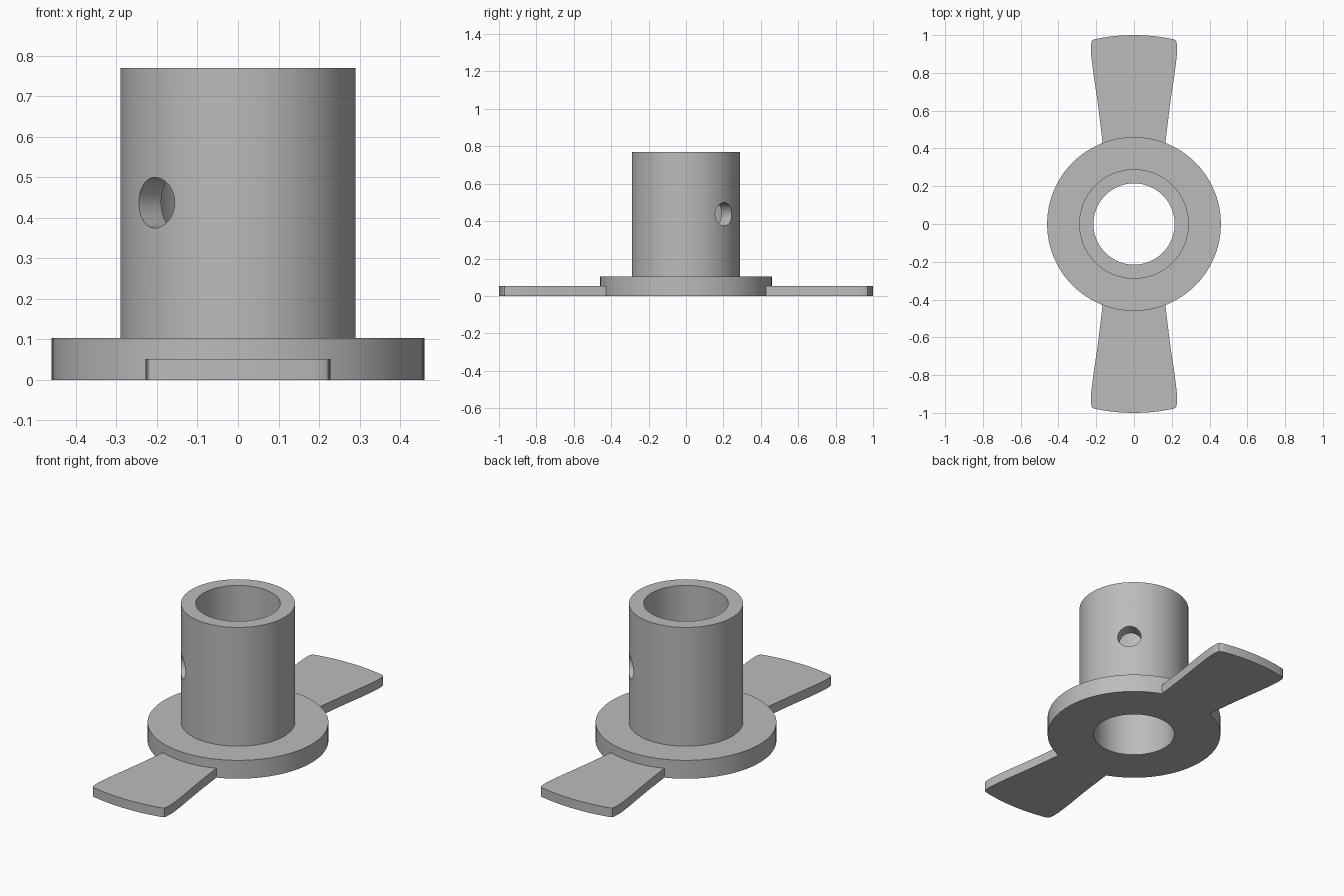
import bpy, bmesh, math

if "Cube" in bpy.data.objects:
    bpy.data.objects.remove(bpy.data.objects["Cube"])

metal = bpy.data.materials.new("grey metal")
metal.diffuse_color = (0.5, 0.5, 0.5, 1)
metal.use_nodes = True
metal.node_tree.nodes["Principled BSDF"].inputs["Base Color"].default_value = metal.diffuse_color


def make_object(name, bm):
    bmesh.ops.recalc_face_normals(bm, faces=bm.faces)
    mesh = bpy.data.meshes.new(name)
    bm.to_mesh(mesh)
    bm.free()
    obj = bpy.data.objects.new(name, mesh)
    obj.data.materials.append(metal)
    bpy.context.collection.objects.link(obj)
    return obj


def select_only(obj):
    bpy.ops.object.select_all(action='DESELECT')
    obj.select_set(True)
    bpy.context.view_layer.objects.active = obj


def smooth(obj):
    select_only(obj)
    bpy.ops.object.shade_smooth_by_angle(angle=math.radians(30))


FLANGE_R, FLANGE_H = 0.46, 0.103
TUBE_R, BORE_R, TUBE_H = 0.29, 0.215, 0.77
BLADE_H = 0.052
SEG = 96

# Hub: flange and hollow tube turned as one closed profile (radius, height)
profile = [(BORE_R, 0), (FLANGE_R, 0), (FLANGE_R, FLANGE_H),
           (TUBE_R, FLANGE_H), (TUBE_R, TUBE_H), (BORE_R, TUBE_H)]
bm = bmesh.new()
rings = [[bm.verts.new((r * math.cos(2 * math.pi * i / SEG),
                        r * math.sin(2 * math.pi * i / SEG), z))
          for r, z in profile] for i in range(SEG)]
for i in range(SEG):
    a, b = rings[i], rings[(i + 1) % SEG]
    for j in range(len(profile)):
        k = (j + 1) % len(profile)
        bm.faces.new((a[j], b[j], b[k], a[k]))
hub = make_object("flanged_hub", bm)

# Cross pin hole drilled diagonally through both tube walls
bpy.ops.mesh.primitive_cylinder_add(vertices=48, radius=0.0625, depth=1.0,
                                    location=(0, 0, 0.437),
                                    rotation=(math.pi / 2, 0, -math.pi / 4))
drill = bpy.context.object
drill.name = "pin_hole_cutter"
drill.data.materials.append(metal)
drill.hide_render = True
select_only(hub)
cut = hub.modifiers.new("pin_hole", 'BOOLEAN')
cut.operation = 'DIFFERENCE'
cut.solver = 'EXACT'
cut.object = drill
bpy.ops.object.modifier_apply(modifier=cut.name)
bpy.data.objects.remove(drill, do_unlink=True)
smooth(hub)

# Blades: flared paddles with an arc tip and rounded corners
side = [(0.178, 0.53), (0.189, 0.62), (0.202, 0.71), (0.214, 0.79),
        (0.223, 0.86), (0.227, 0.90), (0.228, 0.93), (0.226, 0.958),
        (0.222, 0.970)]


def arc(radius, half_width, steps):
    half = math.asin(half_width / radius)
    return [(radius * math.sin(half * (1 - 2 * i / steps)),
             radius * math.cos(half * (1 - 2 * i / steps)))
            for i in range(steps + 1)]


root = arc(FLANGE_R - 0.001, 0.166, 12)
tip = arc(1.0, 0.213, 16)
outline = side + tip + [(-x, y) for x, y in reversed(side)] + root[::-1]


def blade(name, sign):
    bm = bmesh.new()
    base = bm.faces.new([bm.verts.new((sign * x, sign * y, 0)) for x, y in outline])
    new = bmesh.ops.extrude_face_region(bm, geom=[base])["geom"]
    bmesh.ops.translate(bm, vec=(0, 0, BLADE_H),
                        verts=[v for v in new if isinstance(v, bmesh.types.BMVert)])
    # the root lies against the flange, so its hidden faces are left out
    bmesh.ops.recalc_face_normals(bm, faces=bm.faces)
    hidden = [f for f in bm.faces if all(v.co.xy.length < FLANGE_R for v in f.verts)]
    bmesh.ops.delete(bm, geom=hidden, context='FACES')
    smooth(make_object(name, bm))


blade("back_blade", 1)
blade("front_blade", -1)
